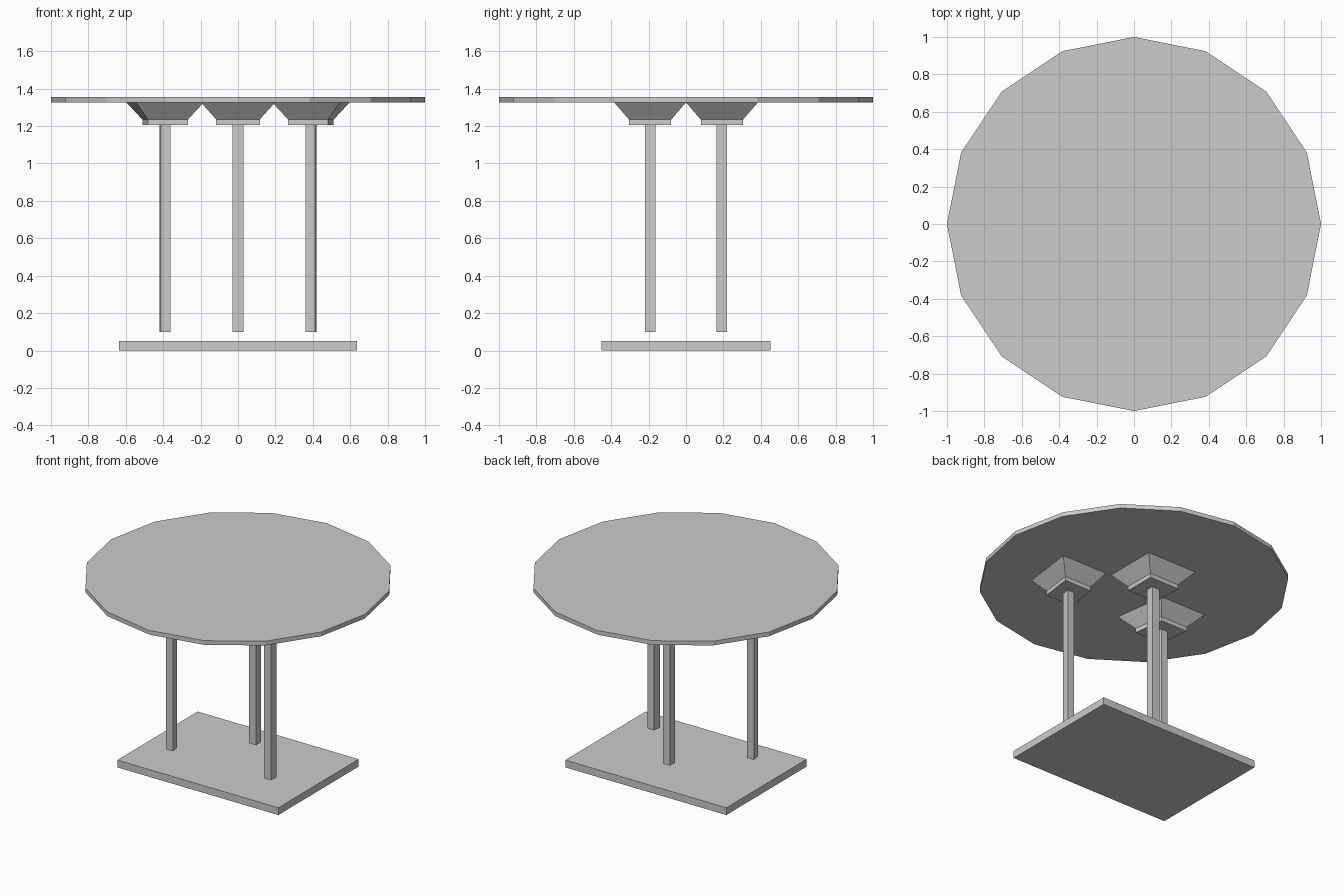
import bpy, bmesh
from math import pi
from mathutils import Matrix

if "Cube" in bpy.data.objects:
    bpy.data.objects.remove(bpy.data.objects["Cube"])


def make_object(name, bm):
    bmesh.ops.recalc_face_normals(bm, faces=bm.faces[:])
    mesh = bpy.data.meshes.new(name)
    bm.to_mesh(mesh)
    bm.free()
    obj = bpy.data.objects.new(name, mesh)
    bpy.context.collection.objects.link(obj)
    return obj


def box(name, size_x, size_y, z0, z1, at=(0, 0), width=1.0, shear=0.0, flare=1.0):
    """Box between two heights; flare widens its top, shear slants its sides in plan."""
    bm = bmesh.new()
    bmesh.ops.create_cube(bm, size=1)
    for v in bm.verts:
        s = flare if v.co.z > 0 else 1
        y = v.co.y * size_y * s
        x = v.co.x * size_x * s * width + shear * y
        v.co = (at[0] + x, at[1] + y, z1 if v.co.z > 0 else z0)
    return make_object(name, bm)


# Round table top with 16 flat sides
bm = bmesh.new()
bmesh.ops.create_cone(bm, cap_ends=True, segments=16, radius1=1, radius2=1, depth=0.03,
                      matrix=Matrix.Translation((0, 0, 1.34)))
make_object("table_top", bm)

# Base slab
box("base", 1.27, 0.905, 0, 0.052)

# Three supports: post, square collar and flared bracket
supports = {
    "back": ((0, 0.192), 1.0, 0.0),
    "front_left": ((-0.39, -0.192), 0.915, -0.133),
    "front_right": ((0.39, -0.192), 0.915, 0.133),
}
for side, (at, width, shear) in supports.items():
    plan = dict(at=at, width=width, shear=shear)
    box(side + "_post", 0.057, 0.056, 0.1, 1.205, **plan)
    box(side + "_collar", 0.233, 0.226, 1.205, 1.235, **plan)
    box(side + "_bracket", 0.233, 0.226, 1.235, 1.325, flare=1.69, **plan)
